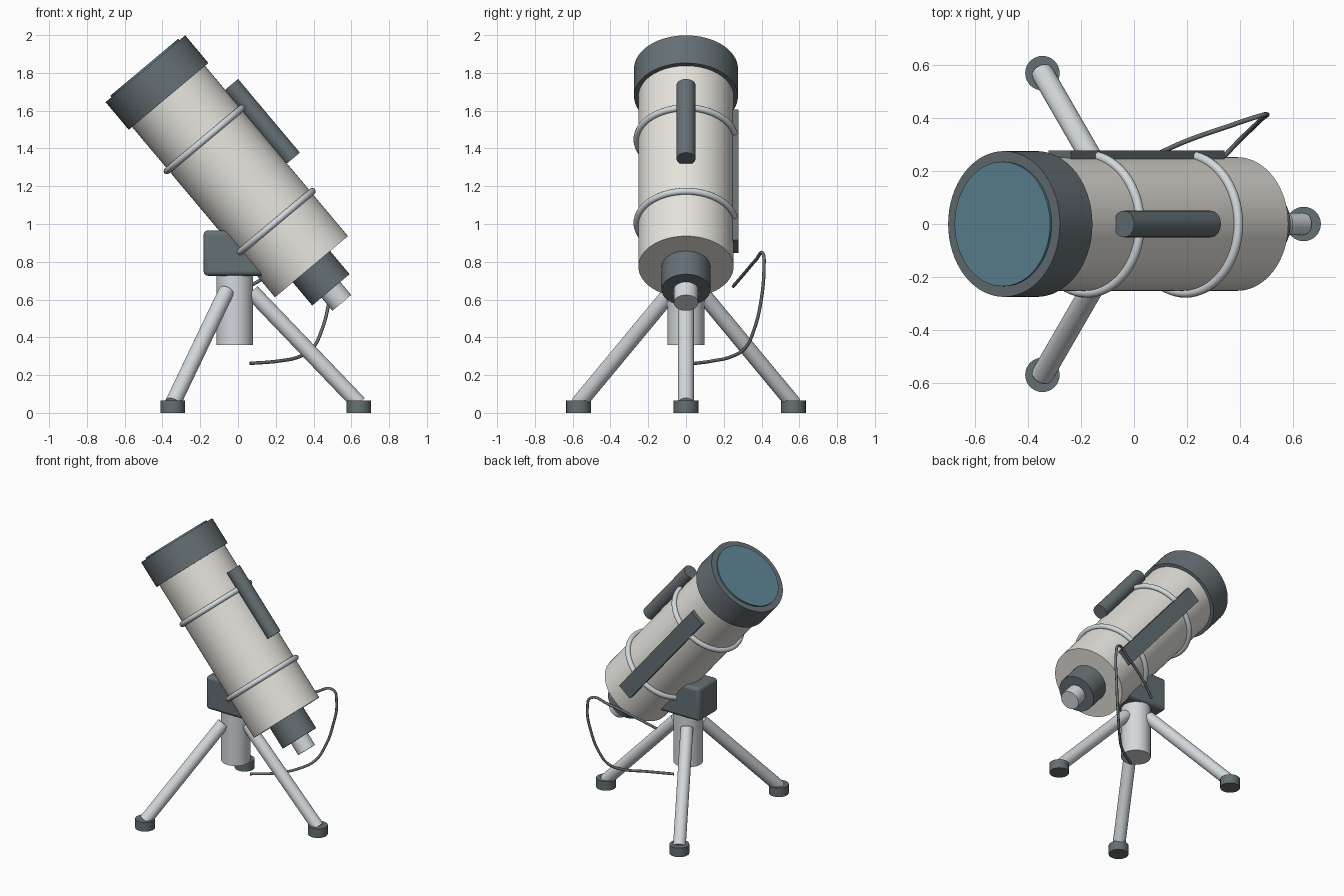
import bpy, math
from mathutils import Vector, Matrix

if "Cube" in bpy.data.objects:
    bpy.data.objects.remove(bpy.data.objects["Cube"])


def material(name, rgb):
    m = bpy.data.materials.new(name)
    m.diffuse_color = (*rgb, 1)
    m.use_nodes = True
    m.node_tree.nodes["Principled BSDF"].inputs["Base Color"].default_value = m.diffuse_color
    return m


CREAM = material("cream", (0.80, 0.78, 0.72))
DARK = material("dark", (0.13, 0.16, 0.175))
METAL = material("metal", (0.65, 0.69, 0.72))
GLASS = material("glass", (0.11, 0.23, 0.30))

# Optical axis: rear centre of the tube, pointing up and to the left
TILT = math.radians(50)
REAR = Vector((0.389, 0, 0.774))
AXIS = Vector((-math.cos(TILT), 0, math.sin(TILT)))
UP = Vector((math.sin(TILT), 0, math.cos(TILT)))
FRAME = Matrix((UP, (0, 1, 0), AXIS)).transposed().to_euler()


def on_axis(s, up=0.0, side=0.0):
    return REAR + AXIS * s + UP * up + Vector((0, side, 0))


def finish(name, mat, smooth=True):
    o = bpy.context.object
    o.name = name
    o.data.materials.append(mat)
    if smooth:
        bpy.ops.object.shade_smooth_by_angle(angle=math.radians(35))
    return o


def rod(name, a, b, r, mat, sides=48):
    a, b = Vector(a), Vector(b)
    rot = (b - a).to_track_quat('Z', 'Y').to_euler()
    bpy.ops.mesh.primitive_cylinder_add(vertices=sides, radius=r, depth=(b - a).length,
                                        location=(a + b) / 2, rotation=rot)
    return finish(name, mat)


def box(name, loc, size, mat, rot=(0, 0, 0), bevel=0.0):
    bpy.ops.mesh.primitive_cube_add(size=1, location=loc, rotation=rot)
    o = bpy.context.object
    o.scale = size
    bpy.ops.object.transform_apply(location=False, rotation=False, scale=True)
    if bevel:
        mod = o.modifiers.new("bevel", 'BEVEL')
        mod.width, mod.segments = bevel, 3
    return finish(name, mat, smooth=bool(bevel))


# Tube, front hood, lens, focuser and eyepiece
rod("main_tube", on_axis(0), on_axis(1.20), 0.252, CREAM, 64)
rod("front_hood", on_axis(1.177), on_axis(1.368), 0.275, DARK, 64)
rod("front_lens", on_axis(1.35), on_axis(1.378), 0.235, GLASS, 64)
rod("focuser", on_axis(0.02), on_axis(-0.16), 0.129, DARK)
rod("eyepiece", on_axis(-0.14), on_axis(-0.25), 0.065, METAL)

# Clamp rings around the tube
for name, s in (("rear_ring", 0.303), ("front_ring", 0.88)):
    bpy.ops.mesh.primitive_torus_add(major_radius=0.26, minor_radius=0.018, major_segments=64,
                                     minor_segments=12, location=on_axis(s), rotation=FRAME)
    finish(name, METAL)

# Finder on top and flat rail on the back side
rod("finder_scope", on_axis(0.502, 0.291), on_axis(1.011, 0.291), 0.05, DARK)
box("side_rail", on_axis(0.59, 0, 0.258), (0.11, 0.04, 0.90), DARK, FRAME)

# Mount head and centre column
CX = -0.017
box("mount_head", (CX, 0, 0.846), (0.33, 0.22, 0.24), DARK, bevel=0.022)
rod("centre_column", (CX, 0, 0.36), (CX, 0, 0.75), 0.097, METAL)

# Three legs with feet
for i in range(3):
    a = math.tau * i / 3
    out = Vector((math.cos(a), math.sin(a), 0))
    base = Vector((CX, 0, 0))
    foot = base + out * 0.657
    rod(f"leg_{i + 1}", base + out * 0.09 + Vector((0, 0, 0.642)),
        foot + Vector((0, 0, 0.05)), 0.042, METAL, 32)
    rod(f"foot_{i + 1}", foot, foot + Vector((0, 0, 0.065)), 0.065, DARK, 32)

# Hanging cable
path = [(0.06, 0.25, 0.67), (0.19, 0.31, 0.74), (0.36, 0.37, 0.81), (0.475, 0.408, 0.843),
        (0.50, 0.413, 0.77), (0.48, 0.395, 0.58), (0.444, 0.36, 0.44), (0.397, 0.315, 0.345),
        (0.33, 0.245, 0.30), (0.22, 0.14, 0.275), (0.064, 0.045, 0.262)]
curve = bpy.data.curves.new("cable", 'CURVE')
curve.dimensions = '3D'
curve.bevel_depth = 0.009
curve.bevel_resolution = 3
curve.resolution_u = 6
curve.use_fill_caps = True
spline = curve.splines.new('BEZIER')
spline.bezier_points.add(len(path) - 1)
for point, co in zip(spline.bezier_points, path):
    point.co = co
    point.handle_left_type = point.handle_right_type = 'AUTO'
curve.materials.append(DARK)
bpy.context.collection.objects.link(bpy.data.objects.new("cable", curve))
